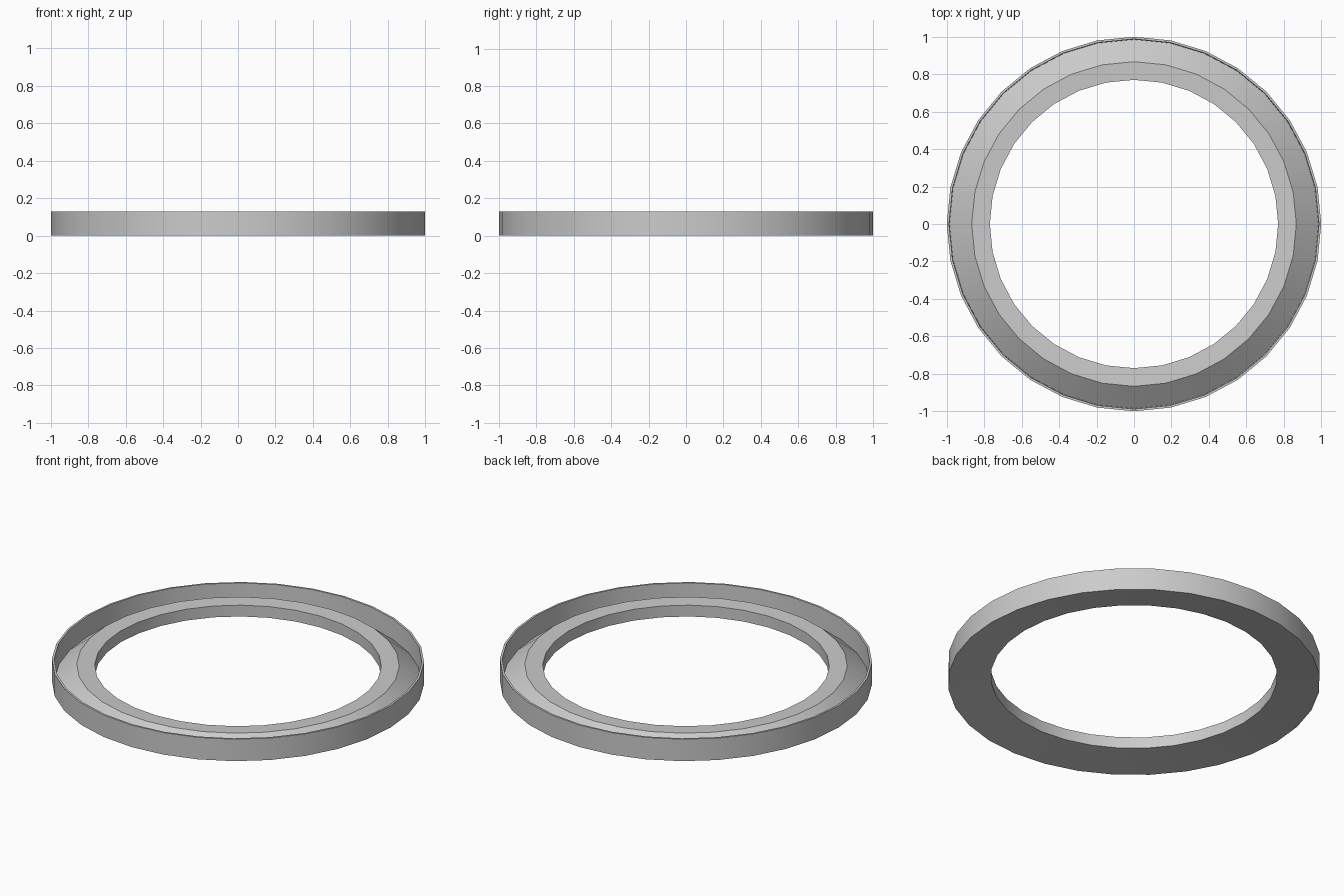
import bpy, bmesh, math

if "Cube" in bpy.data.objects:
    bpy.data.objects.remove(bpy.data.objects["Cube"])

SEGMENTS = 32

# Cross-section (radius, height): thin outer wall, V groove, flat inner lip, conical underside
profile = [
    (1.0, 0.0),
    (1.0, 0.13),
    (0.988, 0.13),
    (0.985, 0.01),
    (0.867, 0.104),
    (0.77, 0.10),
    (0.77, 0.033),
]


def lathe(name, points, segments):
    """Revolve a closed profile around the z axis."""
    bm = bmesh.new()
    rings = []
    for i in range(segments):
        a = 2 * math.pi * i / segments
        rings.append([bm.verts.new((r * math.cos(a), r * math.sin(a), z)) for r, z in points])
    n = len(points)
    for i in range(segments):
        here, there = rings[i], rings[(i + 1) % segments]
        for j in range(n):
            k = (j + 1) % n
            bm.faces.new((here[j], there[j], there[k], here[k]))
    bmesh.ops.recalc_face_normals(bm, faces=bm.faces)
    mesh = bpy.data.meshes.new(name)
    bm.to_mesh(mesh)
    bm.free()
    obj = bpy.data.objects.new(name, mesh)
    bpy.context.collection.objects.link(obj)
    return obj


# Grooved ring
ring = lathe("grooved_ring", profile, SEGMENTS)
bpy.context.view_layer.objects.active = ring
ring.select_set(True)
bpy.ops.object.shade_smooth_by_angle(angle=math.radians(30))
